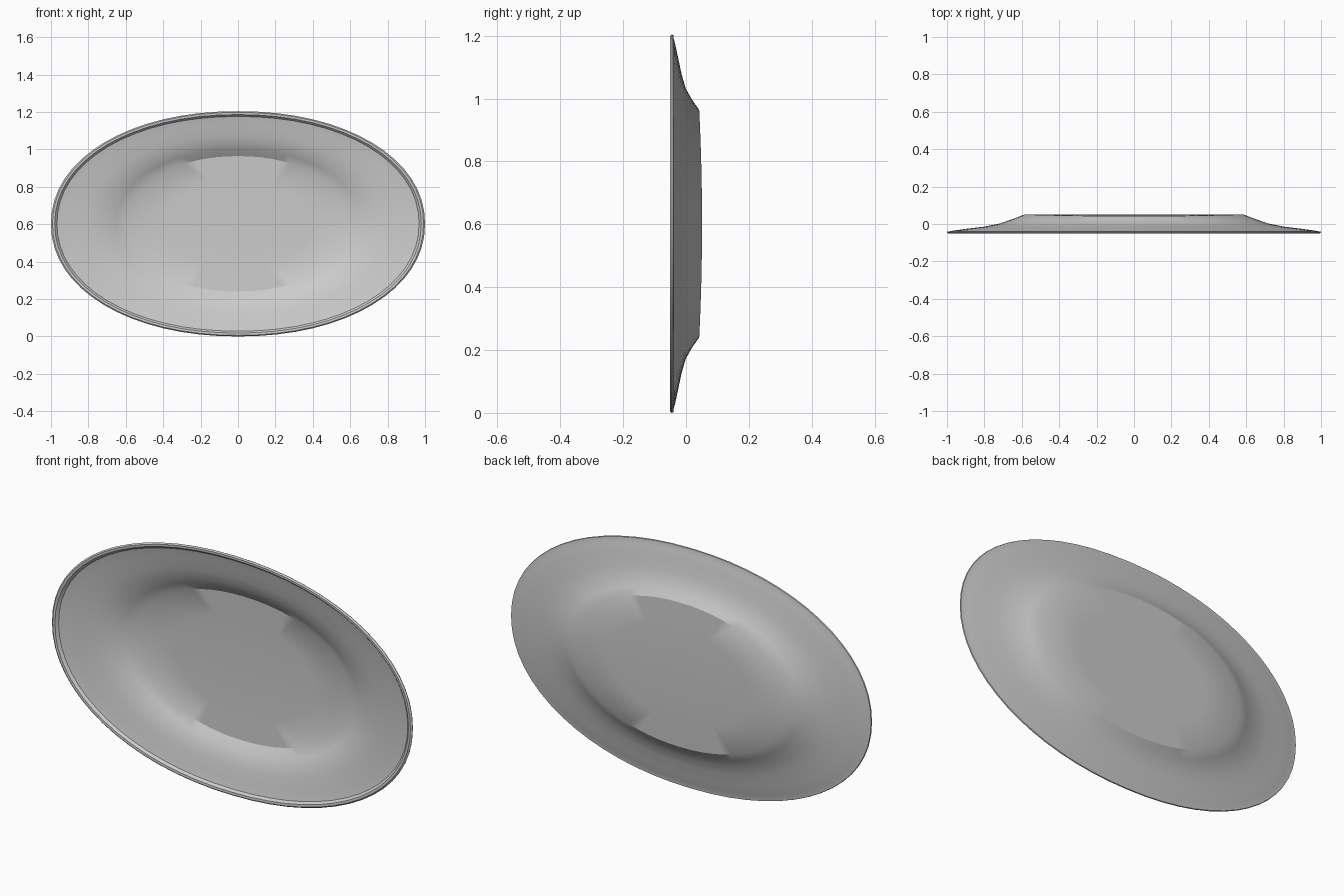
import bpy, bmesh, math

cube = bpy.data.objects.get("Cube")
if cube:
    bpy.data.objects.remove(cube, do_unlink=True)

SEGMENTS = 64
CENTRE_Z = 0.602
FLOOR = (0.585, 0.362)      # half width and half height of the flat floor

grey = bpy.data.materials.new("light_grey")
grey.use_nodes = True
colour = (0.6, 0.6, 0.6, 1)
grey.diffuse_color = colour
grey.node_tree.nodes["Principled BSDF"].inputs["Base Color"].default_value = colour


def oval(half_w, half_h, power):
    """Points of a slightly squared oval."""
    for i in range(SEGMENTS):
        t = 2 * math.pi * i / SEGMENTS
        c, s = math.cos(t), math.sin(t)
        yield (half_w * math.copysign(abs(c) ** (2 / power), c),
               half_h * math.copysign(abs(s) ** (2 / power), s))


def dish_ring(bm, half_w, half_h, y, bow=0.0, power=2.1):
    """One oval ring; bow pushes its middle height backwards."""
    return [bm.verts.new((x, y + bow * (1 - (z / FLOOR[1]) ** 2), CENTRE_Z + z))
            for x, z in oval(half_w, half_h, power)]


def bridge(bm, a, b):
    for i in range(SEGMENTS):
        j = (i + 1) % SEGMENTS
        bm.faces.new((a[i], a[j], b[j], b[i]))


bm = bmesh.new()

# Floor: concentric rings, gently bowed
rings = [dish_ring(bm, FLOOR[0] * f, FLOOR[1] * f, 0.042, 0.009) for f in (0.3, 0.65, 1)]
bm.faces.new(rings[0])

# Sloping wall, wide brim and rolled lip: half width, half height, depth, bow
profile = [
    (0.65, 0.395, 0.020, 0.006),
    (0.72, 0.430, 0.000, 0.002),
    (0.80, 0.475, -0.014, 0),
    (0.90, 0.532, -0.026, 0),
    (0.965, 0.574, -0.035, 0),
    (0.985, 0.588, -0.039, 0),
    (0.998, 0.600, -0.040, 0),
    (1.0, 0.602, -0.045, 0),
    (0.992, 0.596, -0.051, 0),
    (0.98, 0.584, -0.050, 0),
    (0.968, 0.574, -0.038, 0),
]
rings += [dish_ring(bm, *p) for p in profile]
for a, b in zip(rings, rings[1:]):
    bridge(bm, a, b)
bmesh.ops.recalc_face_normals(bm, faces=bm.faces)

mesh = bpy.data.meshes.new("oval_dish")
bm.to_mesh(mesh)
bm.free()
mesh.materials.append(grey)
dish = bpy.data.objects.new("oval_dish", mesh)
bpy.context.collection.objects.link(dish)

# Smooth shading with a crisp floor edge
bpy.ops.object.select_all(action="DESELECT")
dish.select_set(True)
bpy.context.view_layer.objects.active = dish
bpy.ops.object.shade_smooth_by_angle(angle=math.radians(30))
